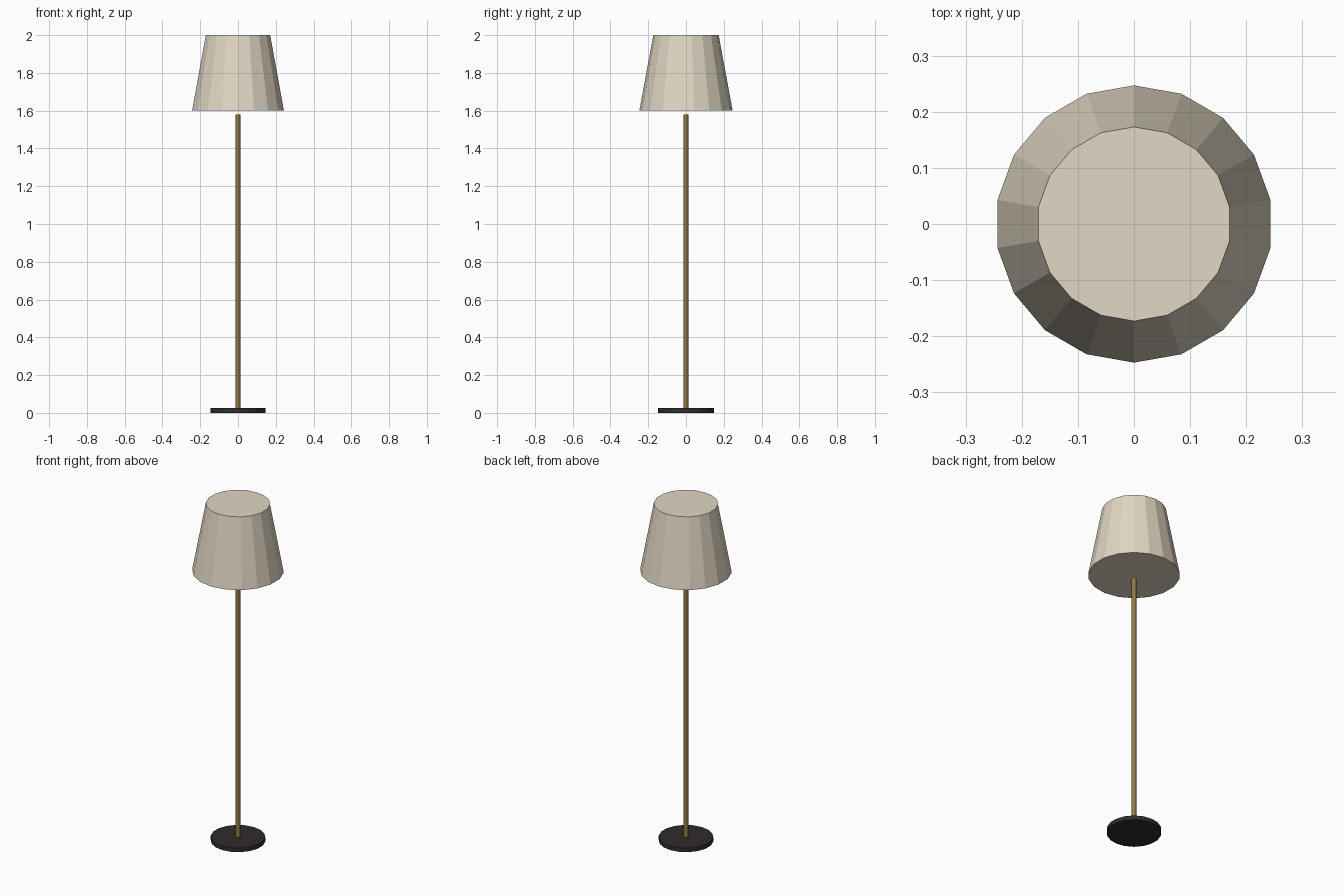
import bpy

if "Cube" in bpy.data.objects:
    bpy.data.objects.remove(bpy.data.objects["Cube"])


def material(name, color):
    mat = bpy.data.materials.new(name)
    mat.diffuse_color = (*color, 1)
    mat.use_nodes = True
    mat.node_tree.nodes["Principled BSDF"].inputs["Base Color"].default_value = mat.diffuse_color
    return mat


def frustum(name, sides, r_bottom, r_top, z0, z1, mat):
    """Flat-faced, capped round part standing on the z axis."""
    bpy.ops.mesh.primitive_cone_add(
        vertices=sides, radius1=r_bottom, radius2=r_top,
        depth=z1 - z0, location=(0, 0, (z0 + z1) / 2))
    obj = bpy.context.object
    obj.name = name
    obj.data.materials.append(mat)
    return obj


black = material("dark_metal", (0.03, 0.025, 0.025))
brass = material("brass", (0.28, 0.19, 0.06))
linen = material("linen", (0.75, 0.68, 0.55))

# Round foot
frustum("base", 18, 0.147, 0.147, 0.0, 0.025, black)
# Slim pole, ending just under the shade
frustum("pole", 12, 0.0125, 0.0125, 0.02, 1.58, brass)
# Tapered closed shade
frustum("shade", 18, 0.247, 0.173, 1.6, 2.0, linen)
